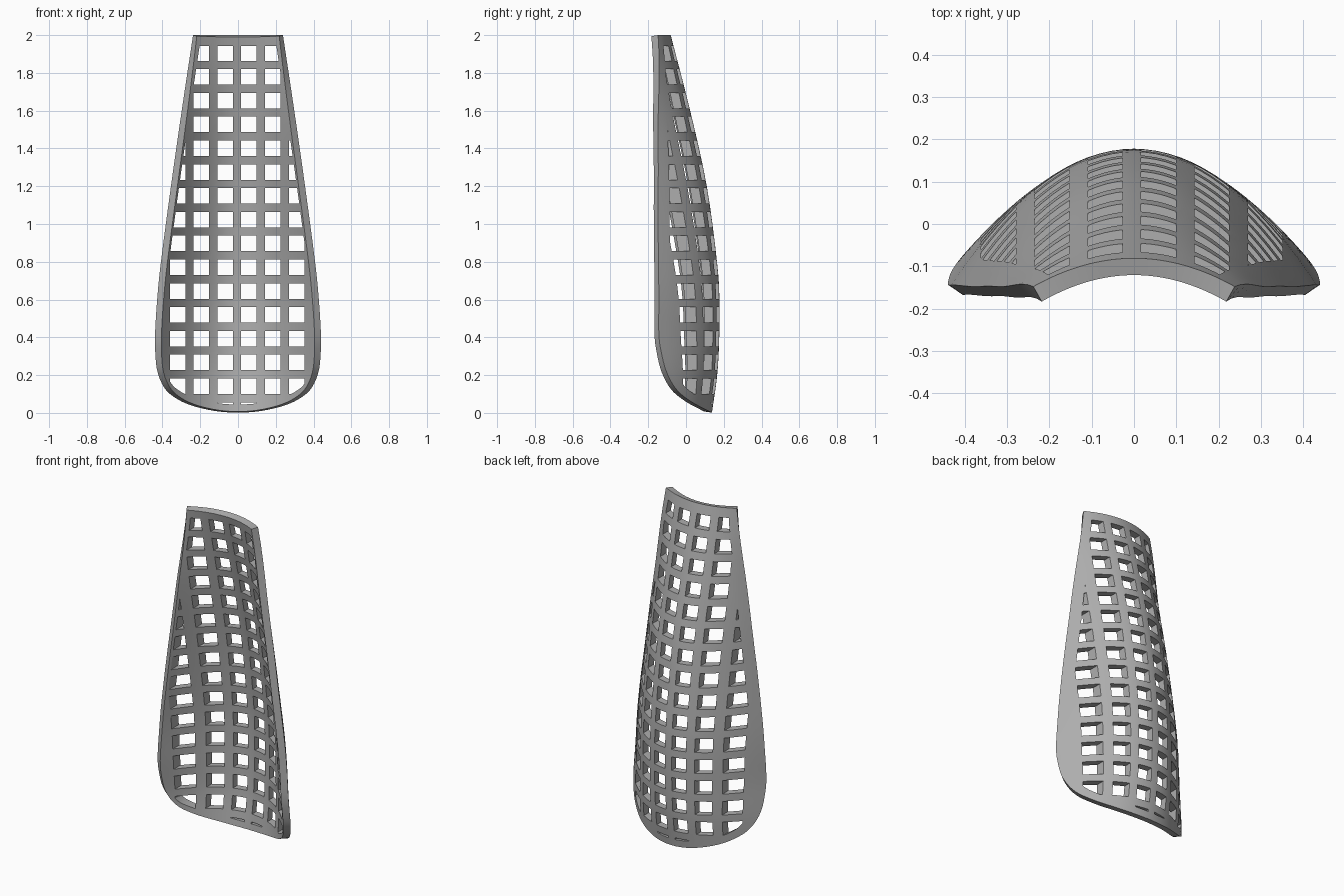
import bpy, bmesh, math
from mathutils import Vector

if "Cube" in bpy.data.objects:
    bpy.data.objects.remove(bpy.data.objects["Cube"], do_unlink=True)

THICK, MARGIN, PITCH, HOLE = 0.041, 0.043, 0.126, 0.082

# Half outline of the panel (x, z), bottom centre up to the top corner
OUTLINE = [(0, 0), (.1, .007), (.2, .026), (.28, .052), (.34, .085), (.38, .12),
           (.41, .17), (.43, .235), (.438, .32), (.439, .42), (.428, .6),
           (.408, .8), (.355, 1.2), (.298, 1.6), (.238, 2)]
# Height, depth of the spine, curvature of the cross-section
STATIONS = [(0, .137, 1.3), (.2, .165, 1.47), (.4, .176, 1.65), (.6, .177, 1.75),
            (.8, .164, 1.86), (1.2, .11, 2.04), (1.6, .022, 1.9), (2, -.081, 1.18)]


def smooth(points, steps):
    """Catmull-Rom curve through the points."""
    p = [Vector(q) for q in points]
    p = [2 * p[0] - p[1]] + p + [2 * p[-1] - p[-2]]
    out = []
    for a, b, c, d in zip(p, p[1:], p[2:], p[3:]):
        for i in range(steps):
            t = i / steps
            out.append(0.5 * (2 * b + (c - a) * t + (2 * a - 5 * b + 4 * c - d) * t ** 2
                              + (3 * b - a - 3 * c + d) * t ** 3))
    return out + [p[-2]]


outline = smooth(OUTLINE, 4)
stations = smooth(STATIONS, 8)


def depth(x, z):
    for a, b in zip(stations, stations[1:]):
        if z <= b.x or b is stations[-1]:
            s = a.lerp(b, (z - a.x) / (b.x - a.x))
            return s.y - s.z * x * x


def shell_point(x, z, inset):
    e = 0.02
    fx = (depth(x + e, z) - depth(x - e, z)) / (2 * e)
    fz = (depth(x, z + e) - depth(x, z - e)) / (2 * e)
    return Vector((x, depth(x, z), z)) - inset * Vector((-fx, 1, -fz)).normalized()


def make_object(name, bm):
    bmesh.ops.recalc_face_normals(bm, faces=bm.faces)
    mesh = bpy.data.meshes.new(name)
    bm.to_mesh(mesh)
    bm.free()
    obj = bpy.data.objects.new(name, mesh)
    bpy.context.collection.objects.link(obj)
    return obj


def prism(bm, points):
    """Extrude an outline in x, z right through the panel along y."""
    face = bm.faces.new([bm.verts.new((x, -1, z)) for x, z in points])
    new = bmesh.ops.extrude_face_region(bm, geom=[face])["geom"]
    bmesh.ops.translate(bm, vec=(0, 2, 0),
                        verts=[v for v in new if isinstance(v, bmesh.types.BMVert)])


def boolean(obj, tool, operation):
    mod = obj.modifiers.new("cut", "BOOLEAN")
    mod.object, mod.operation, mod.solver = tool, operation, "EXACT"
    bpy.ops.object.select_all(action="DESELECT")
    obj.select_set(True)
    bpy.context.view_layer.objects.active = obj
    bpy.ops.object.modifier_apply(modifier=mod.name)
    bpy.data.objects.remove(tool, do_unlink=True)


# Curved shell: outer and inner skins joined by a rim
COLS = 32
bm = bmesh.new()
skins = []
for inset in (0, THICK):
    skins.append([[bm.verts.new(shell_point(p.x * (2 * c / COLS - 1), p.y, inset))
                   for c in range(COLS + 1)] for p in outline[1:]])
for grid in skins:
    for r0, r1 in zip(grid, grid[1:]):
        for c in range(COLS):
            bm.faces.new((r0[c], r0[c + 1], r1[c + 1], r1[c]))
loops = [g[0] + [r[-1] for r in g[1:]] + g[-1][-2::-1] + [r[0] for r in g[-2:0:-1]]
         for g in skins]
for i in range(len(loops[0])):
    o, n = loops
    bm.faces.new((o[i - 1], o[i], n[i], n[i - 1]))
panel = make_object("perforated_panel", bm)

# Square hole cutters
bm = bmesh.new()
for col in range(6):
    for row in range(-1, 15):
        x, z = -.361 + col * PITCH, .1 + row * PITCH
        prism(bm, [(x, z), (x + HOLE, z), (x + HOLE, z + HOLE), (x, z + HOLE)])
holes = make_object("hole_cutters", bm)

# Keep a plain border by trimming the cutters to an inset outline
half = []
for a, b in zip(outline, outline[1:]):
    d = (b - a).normalized()
    q = (a + b) / 2 + MARGIN * Vector((-d.y, d.x))
    half.append((q.x, q.y))
half = [q for q in half if q[0] > 0.005]
bm = bmesh.new()
prism(bm, half + [(-x, z) for x, z in reversed(half)])
bmesh.ops.scale(bm, vec=(1, 0.9, 1), verts=bm.verts)
border = make_object("border_trim", bm)
boolean(holes, border, "INTERSECT")
boolean(panel, holes, "DIFFERENCE")

# Grey finish
grey = bpy.data.materials.new("mid_grey")
grey.use_nodes = True
colour = (0.42, 0.42, 0.42, 1)
grey.diffuse_color = colour
grey.node_tree.nodes["Principled BSDF"].inputs["Base Color"].default_value = colour
panel.data.materials.clear()
panel.data.materials.append(grey)
bpy.ops.object.select_all(action="DESELECT")
panel.select_set(True)
bpy.context.view_layer.objects.active = panel
bpy.ops.object.shade_smooth_by_angle(angle=math.radians(30))
